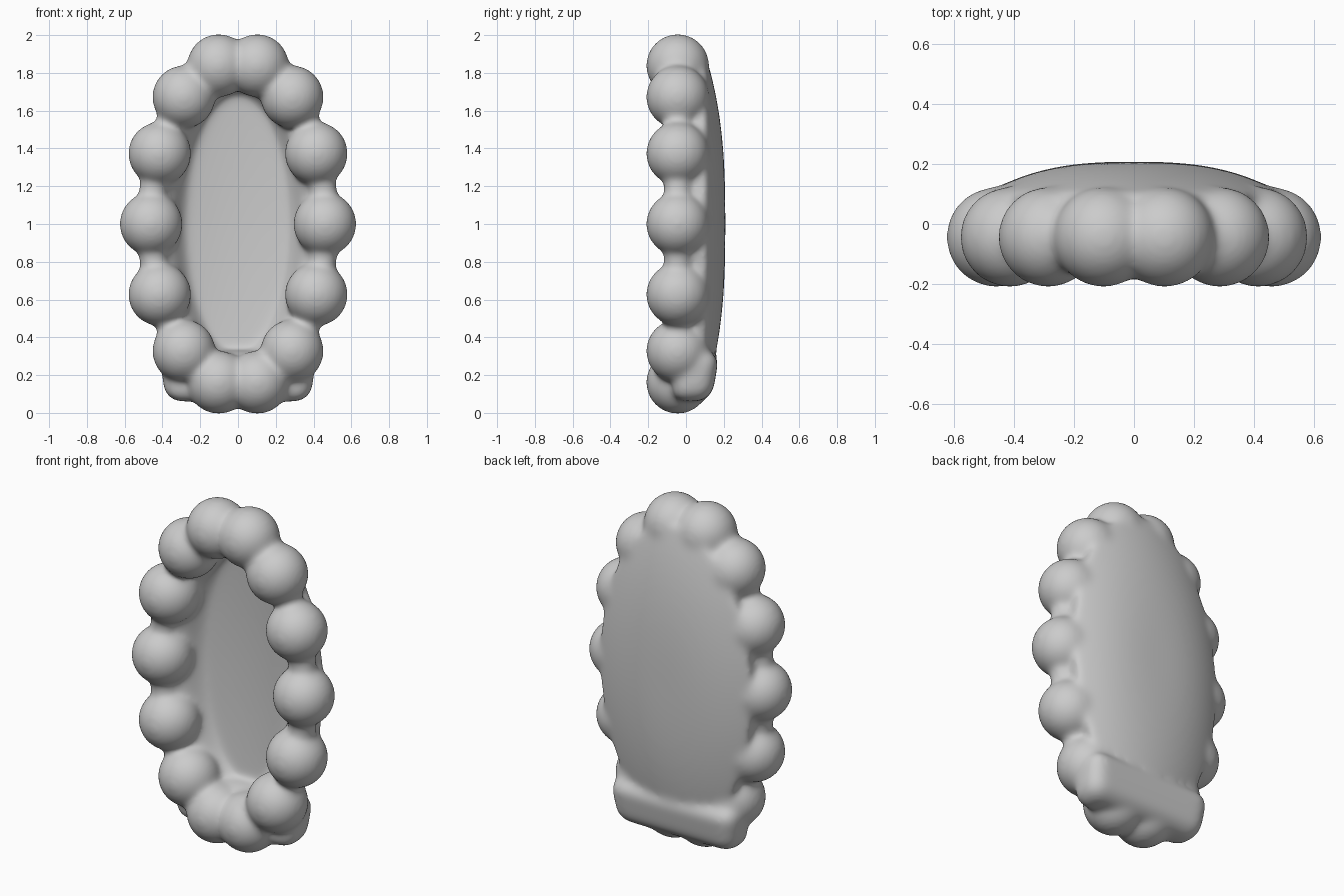
import bpy, bmesh, math
from mathutils import Matrix, Vector

cube = bpy.data.objects.get("Cube")
if cube:
    bpy.data.objects.remove(cube, do_unlink=True)

grey = bpy.data.materials.new("plain grey")
grey.use_nodes = True
colour = (0.6, 0.6, 0.6, 1)
grey.diffuse_color = colour
grey.node_tree.nodes["Principled BSDF"].inputs["Base Color"].default_value = colour

RX, RZ = 0.46, 0.86      # ellipse through the bead centres
BEAD_Y, BEAD_R = -0.044, 0.168
BEADS = 14
SIDES = 84


def oval_point(t, y, rx=RX, rz=RZ):
    return Vector((rx * math.cos(t), y, 1 + rz * math.sin(t)))


def oval_ring(bm, y, rx, rz):
    return [bm.verts.new(oval_point(2 * math.pi * i / SIDES, y, rx, rz))
            for i in range(SIDES)]


def skin(bm, rings, closed=False):
    """Bridge rings of vertices that all have the same count."""
    n = len(rings[0])
    pairs = list(zip(rings, rings[1:])) + ([(rings[-1], rings[0])] if closed else [])
    for a, b in pairs:
        for i in range(n):
            j = (i + 1) % n
            bm.faces.new((a[i], a[j], b[j], b[i]))


bm = bmesh.new()

# Beads around the oval
for k in range(BEADS):
    centre = oval_point(2 * math.pi * k / BEADS, BEAD_Y)
    bmesh.ops.create_uvsphere(bm, u_segments=48, v_segments=24, radius=BEAD_R,
                              matrix=Matrix.Translation(centre))

# Rim tube joining the beads
tube = 0.075
rings = []
for s in range(SIDES):
    t = 2 * math.pi * s / SIDES
    out = Vector((math.cos(t) / RX, 0, math.sin(t) / RZ)).normalized()
    rings.append([bm.verts.new(oval_point(t, BEAD_Y) + tube * (
        out * math.cos(a) + Vector((0, math.sin(a), 0))))
        for a in (2 * math.pi * i / 16 for i in range(16))])
skin(bm, rings, closed=True)

# Back shell: domed behind, a shallow dish in front that ramps up to the beads
steps = [0.02 + i / 24 for i in range(25)]
dome = [oval_ring(bm, 0.208 - 0.1 * r ** 2.7, 0.485 * r, 0.88 * r) for r in steps]
ramp = [oval_ring(bm, y, RX - inset, RZ - inset)
        for inset, y in ((0, -0.1), (0.06, -0.07), (0.12, 0), (0.16, 0.06))]
dish = [oval_ring(bm, 0.115 - 0.025 * r ** 2, 0.265 * r, 0.665 * r)
        for r in reversed(steps)]
skin(bm, dome + ramp + dish)
bm.faces.new(dome[0])
bm.faces.new(dish[-1])

# Rounded foot bar across the lower back
bar = bmesh.ops.create_cube(bm, size=1, matrix=Matrix.Translation((0, 0.07, 0.195))
                            @ Matrix.Diagonal((0.83, 0.22, 0.27, 1)))["verts"]
for v in bar:
    if v.co.z < 0.2:
        v.co.x *= 0.93
        v.co.y -= 0.045
edges = list({e for v in bar for e in v.link_edges})
bmesh.ops.bevel(bm, geom=edges, offset=0.085, segments=6, profile=0.5, affect='EDGES')

bmesh.ops.recalc_face_normals(bm, faces=bm.faces)
mesh = bpy.data.meshes.new("beaded_oval_frame")
bm.to_mesh(mesh)
bm.free()
mesh.materials.append(grey)
frame = bpy.data.objects.new("beaded_oval_frame", mesh)
bpy.context.collection.objects.link(frame)

# Fuse the parts into one soft skin
fuse = frame.modifiers.new("fuse", 'REMESH')
fuse.mode = 'VOXEL'
fuse.voxel_size = 0.011
fuse.use_smooth_shade = True
soften = frame.modifiers.new("soften", 'SMOOTH')
soften.factor = 0.5
soften.iterations = 50
